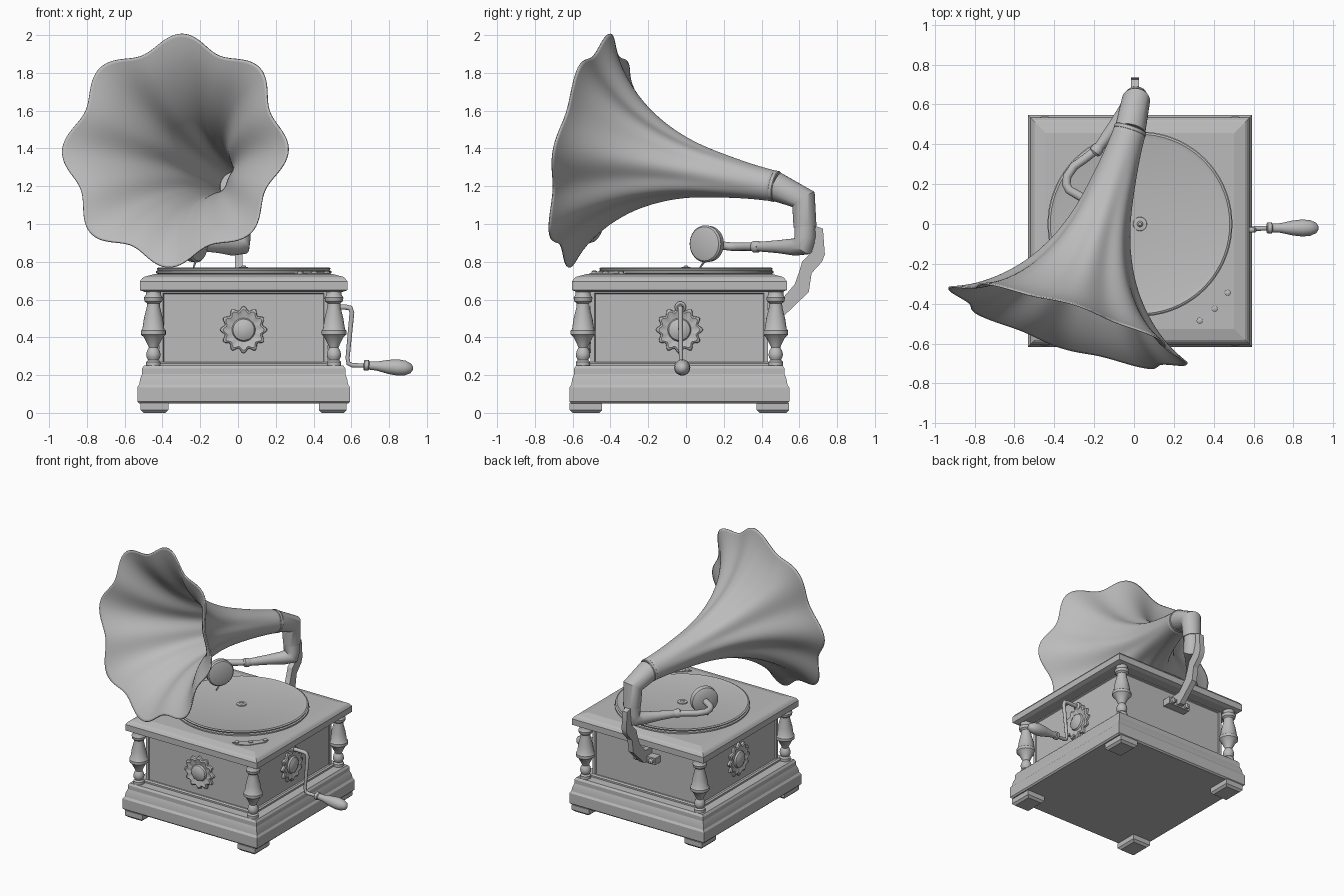
import bpy
import bmesh
import math
from mathutils import Vector

default_cube = bpy.data.objects.get("Cube")
if default_cube:
    bpy.data.objects.remove(default_cube, do_unlink=True)

grey = bpy.data.materials.new("plain grey")
grey.use_nodes = True
grey.diffuse_color = (0.5, 0.5, 0.5, 1)
grey.node_tree.nodes["Principled BSDF"].inputs["Base Color"].default_value = (0.5, 0.5, 0.5, 1)

CX, CY = 0.03, -0.035          # cabinet centre
HALF_X, HALF_Y = 0.563, 0.582  # cabinet base half sizes
UP = Vector((0, 0, 1))


def finish(name, bm, angle=35):
    bmesh.ops.recalc_face_normals(bm, faces=bm.faces)
    mesh = bpy.data.meshes.new(name)
    bm.to_mesh(mesh)
    bm.free()
    mesh.materials.append(grey)
    obj = bpy.data.objects.new(name, mesh)
    bpy.context.collection.objects.link(obj)
    bpy.ops.object.select_all(action='DESELECT')
    obj.select_set(True)
    bpy.context.view_layer.objects.active = obj
    bpy.ops.object.shade_smooth_by_angle(angle=math.radians(angle))
    return obj


def skin_mesh(rings, caps=True):
    """Join successive rings of points with quads."""
    bm = bmesh.new()
    loops = [[bm.verts.new(p) for p in ring] for ring in rings]
    count = len(loops[0])
    for a, b in zip(loops, loops[1:]):
        for i in range(count):
            j = (i + 1) % count
            bm.faces.new((a[i], a[j], b[j], b[i]))
    if caps:
        bm.faces.new(loops[0])
        bm.faces.new(loops[-1])
    return bm


def circle(centre, u, v, radius, count, lobes=0, wave=0):
    points = []
    for i in range(count):
        a = math.tau * i / count
        r = radius * (1 + wave * math.cos(lobes * a))
        points.append(centre + (u * math.cos(a) + v * math.sin(a)) * r)
    return points


def lathe(name, base, axis, profile, count=32, lobes=0, caps=True):
    """Profile entries are (distance along axis, radius, optional wave)."""
    base, axis = Vector(base), Vector(axis).normalized()
    u = axis.cross(UP)
    u = u.normalized() if u.length > 0.01 else Vector((1, 0, 0))
    v = axis.cross(u)
    rings = [circle(base + axis * p[0], u, v, p[1], count, lobes, p[2] if len(p) > 2 else 0)
             for p in profile]
    return finish(name, skin_mesh(rings, caps))


def tube(name, points, radii, count=20):
    """Sweep circles along a path."""
    points = [Vector(p) for p in points]
    steps = [(b - a).normalized() for a, b in zip(points, points[1:])]
    rings, normal = [], steps[0].orthogonal()
    for i, (p, r) in enumerate(zip(points, radii)):
        t = (steps[max(i - 1, 0)] + steps[min(i, len(steps) - 1)]).normalized()
        normal = (normal - t * normal.dot(t)).normalized()
        rings.append(circle(p, normal, t.cross(normal), r, count))
    return finish(name, skin_mesh(rings), 40)


def rect(cx, cy, hx, hy, z):
    return [(cx + sx * hx, cy + sy * hy, z) for sx, sy in ((-1, -1), (1, -1), (1, 1), (-1, 1))]


def moulding(name, sections, cx=CX, cy=CY, hx=HALF_X, hy=HALF_Y):
    """Stack rectangles given as (inset, height)."""
    rings = [rect(cx, cy, hx - inset, hy - inset, z) for inset, z in sections]
    return finish(name, skin_mesh(rings), 15)


# Cabinet base, panelled body and lid
moulding("cabinet_base", [(0.01, 0.05), (0, 0.06), (0, 0.135), (0.01, 0.15), (0.015, 0.18),
                          (0.025, 0.205), (0.025, 0.235), (0.035, 0.25)])
body = skin_mesh([rect(CX, CY, 0.447, 0.47, z) for z in (0.245, 0.655)])
body.normal_update()
bmesh.ops.recalc_face_normals(body, faces=body.faces)
sides = [f for f in body.faces if abs(f.normal.z) < 0.5]
bmesh.ops.inset_individual(body, faces=sides, thickness=0.03)
bmesh.ops.inset_individual(body, faces=sides, thickness=0.006, depth=-0.008)
finish("cabinet_body", body, 15)
moulding("body_foot_trim", [(0.1, 0.245), (0.1, 0.262), (0.11, 0.27)])
moulding("lid", [(0.04, 0.64), (0.013, 0.65), (0.013, 0.695), (0.025, 0.712),
                 (0.035, 0.72), (0.09, 0.735)])

# Corner columns and feet
column_profile = [(0.245, 0.038), (0.27, 0.038), (0.28, 0.028), (0.295, 0.036), (0.31, 0.038),
                  (0.33, 0.033), (0.345, 0.024), (0.36, 0.03), (0.4, 0.05), (0.415, 0.066),
                  (0.435, 0.066), (0.445, 0.058), (0.5, 0.05), (0.56, 0.035), (0.58, 0.034),
                  (0.59, 0.046), (0.61, 0.05), (0.625, 0.04), (0.645, 0.04)]
for y_name, sy in (("front", -1), ("back", 1)):
    for x_name, sx in (("right", -1), ("left", 1)):
        lathe(f"{y_name}_{x_name}_column", (CX + sx * 0.478, CY + sy * 0.51, 0), UP,
              column_profile, 24)
        moulding(f"{y_name}_{x_name}_foot", [(0.015, 0), (0, 0.015), (0, 0.052)],
                 CX + sx * 0.472, CY + sy * 0.495, 0.073, 0.086)

# Flower medallions on the front and sides
flower = [(0, 0.115, 0.1), (0.022, 0.112, 0.1), (0.028, 0.1, 0.09), (0.02, 0.075, 0.04),
          (0.018, 0.062), (0.03, 0.056), (0.04, 0.035), (0.044, 0.01)]
for label, axis, reach in (("front", (0, -1, 0), 0.455), ("left", (1, 0, 0), 0.432),
                           ("right", (-1, 0, 0), 0.432)):
    lathe(label + "_medallion", Vector((CX, CY, 0.44)) + Vector(axis) * reach, axis,
          flower, 72, 12)

# Turntable with record and spindle
lathe("turntable", (CX, 0, 0), UP,
      [(0.73, 0.44), (0.74, 0.464), (0.75, 0.464), (0.755, 0.455), (0.765, 0.46),
       (0.77, 0.45), (0.764, 0.43), (0.764, 0.03)], 72)
lathe("spindle", (CX, 0, 0), UP, [(0.76, 0.036), (0.77, 0.034), (0.772, 0.015), (0.78, 0.008)])

# Speed control plate on the lid
plate = [(0.3, -0.5), (0.35, -0.51), (0.42, -0.47), (0.49, -0.36), (0.48, -0.32),
         (0.45, -0.34), (0.39, -0.41)]
finish("control_plate", skin_mesh([[(x, y, z) for x, y in plate] for z in (0.733, 0.74)]))
for i, (x, y) in enumerate(((0.33, -0.485), (0.405, -0.425), (0.47, -0.345))):
    lathe(f"control_knob_{i}", (x, y, 0), UP, [(0.735, 0.016), (0.748, 0.016), (0.753, 0.008)], 16)

# Horn with eight petals
horn_start = Vector((-0.02, 0.47, 1.2))
horn_axis = Vector((-0.298, -0.937, 0.18)).normalized()
horn_profile = [(0, 0.077, 0), (0.12, 0.085, 0), (0.25, 0.102, 0.01), (0.4, 0.125, 0.02),
                (0.52, 0.152, 0.035), (0.65, 0.2, 0.045), (0.77, 0.264, 0.05),
                (0.88, 0.35, 0.055), (0.97, 0.45, 0.06), (1.02, 0.53, 0.065),
                (1.048, 0.592, 0.07)]
horn = lathe("horn", horn_start, horn_axis, horn_profile, 64, 8, caps=False)
smooth = horn.modifiers.new("smooth", 'SUBSURF')
smooth.levels = smooth.render_levels = 2
wall = horn.modifiers.new("wall", 'SOLIDIFY')
wall.thickness = 0.008
wall.offset = 0

# Elbow, neck and tapering tone arm
lathe("horn_collar", horn_start, horn_axis, [(-0.012, 0.079), (-0.008, 0.083), (0.008, 0.083),
                                            (0.012, 0.079)])
tube("horn_elbow", [horn_start, (0.01, 0.622, 1.13), (0.01, 0.63, 0.985)], [0.078, 0.071, 0.061], 32)
tube("tone_arm", [(0.01, 0.63, 1), (0.01, 0.63, 0.93), (0.005, 0.622, 0.885), (-0.03, 0.575, 0.878),
                  (-0.1, 0.485, 0.88), (-0.18, 0.38, 0.88)],
     [0.056, 0.057, 0.06, 0.046, 0.034, 0.025], 24)
lathe("arm_collar", (-0.18, 0.38, 0.88), (-0.6, -0.75, 0),
      [(-0.01, 0.026), (0, 0.031), (0.025, 0.031), (0.035, 0.022)], 24)
tube("arm_loop", [(-0.18, 0.38, 0.88), (-0.25, 0.325, 0.88), (-0.3, 0.29, 0.88), (-0.335, 0.24, 0.88),
                  (-0.34, 0.2, 0.885), (-0.325, 0.17, 0.89), (-0.29, 0.15, 0.895), (-0.24, 0.12, 0.895)],
     [0.022] * 8, 16)

# Sound box and needle
lathe("sound_box", (-0.23, 0.11, 0.895), (0.84, -0.54, 0),
      [(-0.035, 0.03), (-0.03, 0.075), (-0.02, 0.095), (0.015, 0.098), (0.025, 0.09),
       (0.03, 0.07), (0.034, 0.02)], 40)
tube("needle", [(-0.22, 0.11, 0.82), (-0.235, 0.075, 0.77)], [0.008, 0.004], 8)

# Curved rear bracket with bolted mount
outline = [(0.685, 0.99), (0.725, 0.975), (0.735, 0.84), (0.72, 0.8), (0.665, 0.74), (0.65, 0.64),
           (0.52, 0.515), (0.42, 0.515), (0.42, 0.6), (0.51, 0.605), (0.575, 0.68), (0.6, 0.75),
           (0.615, 0.8), (0.665, 0.85), (0.68, 0.9)]
finish("rear_bracket", skin_mesh([[(x, y, z) for y, z in outline] for x in (-0.015, 0.025)]), 25)
moulding("bracket_mount", [(0, 0.505), (0, 0.555)], 0.005, 0.455, 0.09, 0.035)
for sx in (-1, 1):
    lathe("bracket_bolt", (0.005 + sx * 0.06, 0.48, 0.53), (0, 1, 0),
          [(0, 0.02), (0.025, 0.02), (0.035, 0.01)], 12)

# Winding crank and turned handle
tube("crank", [(0.45, -0.03, 0.56), (0.57, -0.03, 0.56), (0.595, -0.03, 0.555), (0.603, -0.03, 0.53),
               (0.58, -0.027, 0.29), (0.585, -0.025, 0.262), (0.605, -0.023, 0.252), (0.69, -0.02, 0.25)],
     [0.014, 0.014, 0.014, 0.013, 0.011, 0.012, 0.012, 0.012], 14)
lathe("crank_boss", (0.46, -0.03, 0.56), (1, 0, 0), [(0, 0.03), (0.025, 0.03), (0.035, 0.018)], 20)
lathe("crank_handle", (0.665, -0.02, 0.253), (1, 0, -0.07),
      [(0, 0.022), (0.005, 0.028), (0.025, 0.028), (0.03, 0.022), (0.07, 0.024), (0.13, 0.037),
       (0.18, 0.043), (0.22, 0.039), (0.25, 0.026), (0.262, 0.008)], 24)
